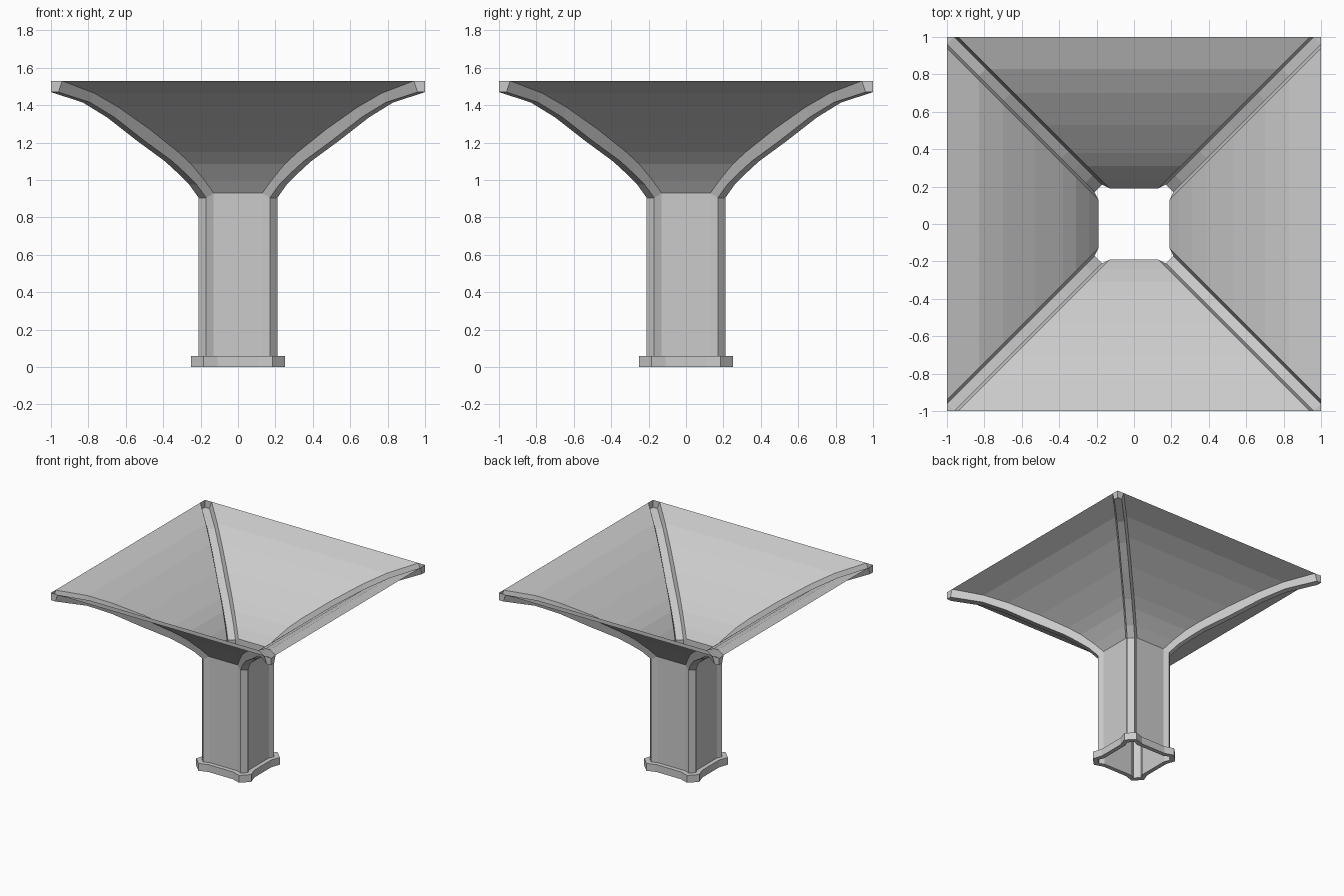
import bpy, bmesh
from mathutils import Matrix
from math import pi

cube = bpy.data.objects.get("Cube")
if cube:
    bpy.data.objects.remove(cube, do_unlink=True)

grey = bpy.data.materials.new("light_grey")
grey.use_nodes = True
COLOUR = (0.6, 0.6, 0.6, 1)
grey.diffuse_color = COLOUR
grey.node_tree.nodes["Principled BSDF"].inputs["Base Color"].default_value = COLOUR


def ring(sheet, rib, edge=0.06, width=0.04):
    """Square section with a raised rib at each corner; sheet and rib are (reach, height)."""
    s, zs = sheet
    r, zr = rib
    corner = [(s, s - edge, zs), (r, r - width, zr), (r - width, r, zr), (s - edge, s, zs)]
    points = []
    for turn in range(4):
        spin = Matrix.Rotation(turn * pi / 2, 3, "Z")
        points += [spin @ Matrix.Identity(3) @ v for v in map(vec, corner)]
    return points


def vec(p):
    from mathutils import Vector
    return Vector(p)


def finish(name, bm):
    mesh = bpy.data.meshes.new(name)
    bm.to_mesh(mesh)
    bm.free()
    mesh.materials.append(grey)
    obj = bpy.data.objects.new(name, mesh)
    bpy.context.collection.objects.link(obj)
    return obj


def loft(name, rings):
    """Skin a list of closed rings, from the lowest to the highest."""
    bm = bmesh.new()
    rows = [[bm.verts.new(p) for p in r] for r in rings]
    for low, high in zip(rows, rows[1:]):
        for i in range(len(low)):
            j = (i + 1) % len(low)
            bm.faces.new((low[i], low[j], high[j], high[i]))
    return finish(name, bm)


# Flared canopy: sheet profile and rib profile
sheet = [(0.19, 0.93), (0.24, 1.0), (0.31, 1.085), (0.38, 1.15),
         (0.53, 1.27), (0.70, 1.39), (0.83, 1.465), (1.0, 1.53)]
rib = [(0.21, 0.905), (0.26, 0.975), (0.325, 1.04), (0.39, 1.10),
       (0.54, 1.21), (0.70, 1.335), (0.83, 1.415), (1.0, 1.47)]
loft("canopy", [ring(s, r) for s, r in zip(sheet, rib)])

# Hollow ribbed column
loft("column", [ring((0.19, 0), (0.21, 0)), ring(sheet[0], rib[0])])

# Footing collar: outer wall, with a ledge above and a rim below
inner_low, inner_high = (ring((0.19, z), (0.21, z)) for z in (0, 0.06))
outer_low, outer_high = (ring((0.225, z), (0.25, z), 0.115, 0.065) for z in (0, 0.06))
loft("footing", [inner_low, outer_low, outer_high, inner_high])

# Closed square tips at the ends of the ribs
bm = bmesh.new()
for turn in range(4):
    spin = Matrix.Rotation(turn * pi / 2, 3, "Z")
    side_top, side_low, top, low, back_low, back_top = (
        bm.verts.new(spin @ vec(p)) for p in (
            (1, 0.94, 1.53), (1, 0.96, 1.47), (1, 1, 1.53),
            (1, 1, 1.47), (0.96, 1, 1.47), (0.94, 1, 1.53)))
    bm.faces.new((side_top, side_low, low, top))
    bm.faces.new((top, low, back_low, back_top))
    bm.faces.new((side_low, back_low, low))
finish("rib_tips", bm)
